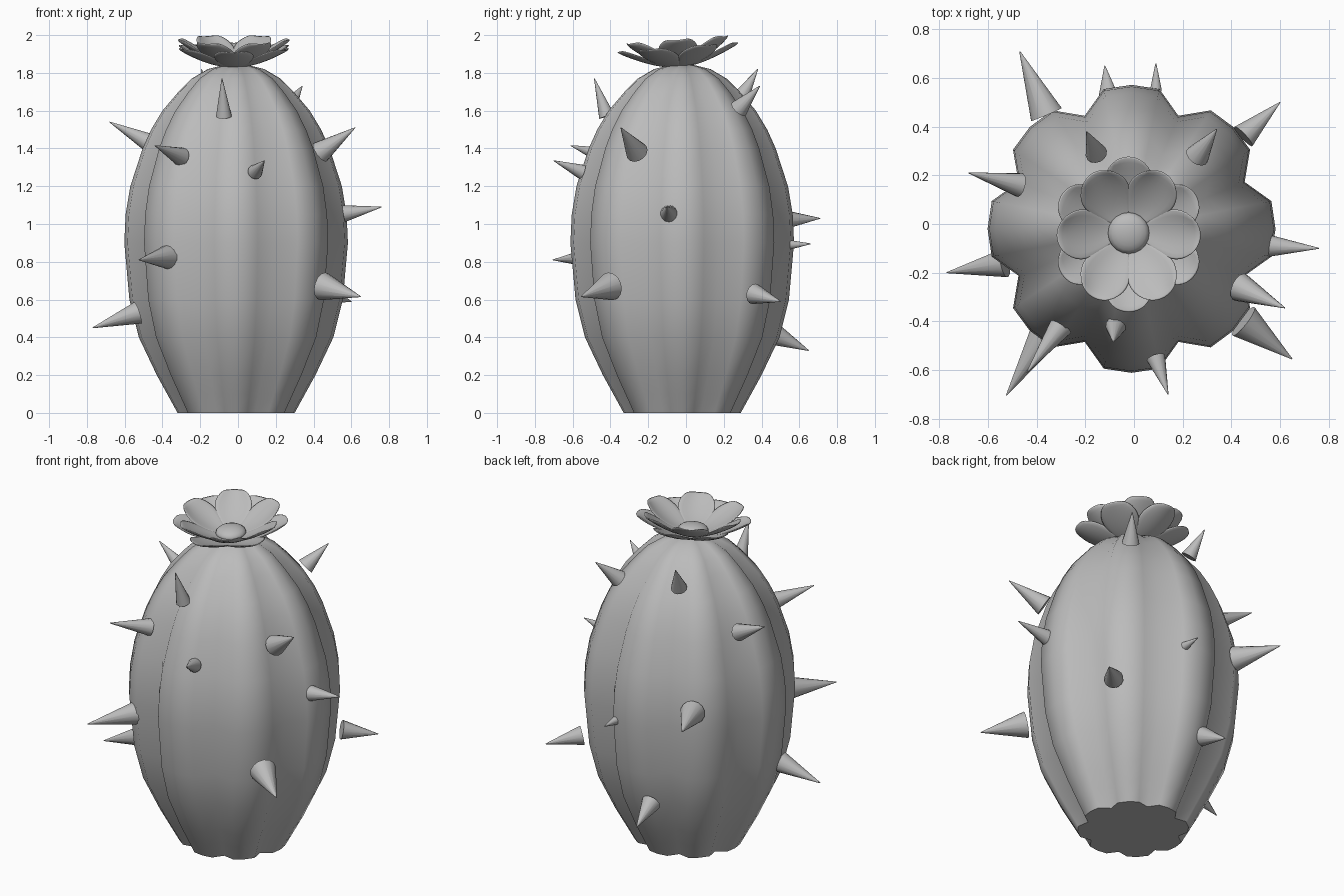
import bpy, bmesh, math
from mathutils import Vector, Matrix

cube = bpy.data.objects.get("Cube")
if cube:
    bpy.data.objects.remove(cube, do_unlink=True)

grey = bpy.data.materials.new("plain_grey")
grey.use_nodes = True
grey.diffuse_color = (0.5, 0.5, 0.5, 1)
grey.node_tree.nodes["Principled BSDF"].inputs["Base Color"].default_value = (0.5, 0.5, 0.5, 1)


def finish(bm, name):
    bmesh.ops.recalc_face_normals(bm, faces=bm.faces)
    for f in bm.faces:
        f.smooth = len(f.verts) <= 4
    mesh = bpy.data.meshes.new(name)
    bm.to_mesh(mesh)
    bm.free()
    mesh.materials.append(grey)
    obj = bpy.data.objects.new(name, mesh)
    bpy.context.collection.objects.link(obj)
    return obj


# Ribbed body: eight lobes lofted along an egg profile
CENTRE = Vector((-0.01, -0.02, 0))
LOBE = (1.0, 0.99, 0.85, 0.99)
PROFILE = [(0, 0.31), (0.1, 0.365), (0.2, 0.42), (0.4, 0.515), (0.6, 0.565), (0.9, 0.592),
           (1.05, 0.585), (1.2, 0.56), (1.4, 0.495), (1.5, 0.45), (1.6, 0.39),
           (1.7, 0.305), (1.77, 0.235), (1.82, 0.15), (1.84, 0.07)]
bm = bmesh.new()
rings = []
for z, r in PROFILE:
    ring = []
    for i in range(32):
        a = math.tau * i / 32
        rr = r * LOBE[i % 4]
        ring.append(bm.verts.new(CENTRE + Vector((rr * math.cos(a), rr * math.sin(a), z))))
    rings.append(ring)
for low, high in zip(rings, rings[1:]):
    for i in range(32):
        j = (i + 1) % 32
        bm.faces.new((low[i], low[j], high[j], high[i]))
bm.faces.new(rings[0])
pole = bm.verts.new(CENTRE + Vector((0, 0, 1.845)))
for i in range(32):
    bm.faces.new((rings[-1][i], rings[-1][(i + 1) % 32], pole))
finish(bm, "cactus_body")

# Spines: base point, tip point, base radius
SPINES = [
    ((-0.36, 0.45, 1.02), (-0.47, 0.71, 1.03), 0.07),
    ((-0.10, 0.48, 0.41), (-0.12, 0.65, 0.33), 0.055),
    ((0.09, 0.55, 0.89), (0.09, 0.66, 0.895), 0.025),
    ((0.45, 0.36, 0.63), (0.60, 0.50, 0.59), 0.055),
    ((0.26, 0.28, 1.61), (0.34, 0.39, 1.73), 0.05),
    ((-0.155, 0.29, 1.67), (-0.195, 0.38, 1.82), 0.045),
    ((-0.47, 0.16, 1.43), (-0.68, 0.21, 1.54), 0.05),
    ((-0.53, -0.16, 0.53), (-0.77, -0.20, 0.45), 0.06),
    ((0.56, -0.09, 1.055), (0.76, -0.10, 1.09), 0.045),
    ((0.435, -0.26, 1.38), (0.62, -0.345, 1.51), 0.06),
    ((0.45, -0.40, 0.67), (0.65, -0.555, 0.615), 0.075),
    ((0.09, -0.55, 1.275), (0.14, -0.70, 1.335), 0.04),
    ((-0.075, -0.42, 1.57), (-0.085, -0.485, 1.77), 0.042),
    ((-0.37, -0.46, 0.825), (-0.525, -0.705, 0.81), 0.065),
    ((-0.30, -0.42, 1.355), (-0.44, -0.61, 1.415), 0.05),
]
for n, (base, tip, radius) in enumerate(SPINES, 1):
    base, tip = Vector(base), Vector(tip)
    axis = tip - base
    bm = bmesh.new()
    turn = axis.to_track_quat("Z", "Y").to_matrix().to_4x4()
    bmesh.ops.create_cone(bm, cap_ends=True, segments=14, radius1=radius, radius2=0.002,
                          depth=axis.length, matrix=Matrix.Translation((base + tip) / 2) @ turn)
    finish(bm, f"spine_{n}")

# Flower: two layers of six cupped petals around a low dome
FLOWER = Matrix.Translation((-0.022, -0.035, 1.835)) @ Matrix.Rotation(math.radians(4.5), 4, "X")
WIDTHS = (0.25, 0.5, 0.75, 0.95, 1.0, 0.9, 0.6)


def petal(name, angle, r0, r1, z0, rise, half_width, cup):
    bm = bmesh.new()
    rows = []
    for k, w in enumerate(WIDTHS):
        u = k / (len(WIDTHS) - 1)
        row = []
        for v in (-1, -0.5, 0, 0.5, 1):
            r = r0 + (r1 - r0) * u - 0.025 * u * v * v
            z = z0 + rise * u ** 1.6 + cup * (v * w) ** 2
            row.append(bm.verts.new((r, v * w * half_width, z)))
        rows.append(row)
    for a, b in zip(rows, rows[1:]):
        for i in range(4):
            bm.faces.new((a[i], b[i], b[i + 1], a[i + 1]))
    obj = finish(bm, name)
    obj.matrix_world = FLOWER @ Matrix.Rotation(math.radians(angle), 4, "Z")
    solid = obj.modifiers.new("thickness", "SOLIDIFY")
    solid.thickness = 0.01
    solid.offset = 0
    smooth = obj.modifiers.new("rounding", "SUBSURF")
    smooth.levels = smooth.render_levels = 1


for i in range(6):
    petal(f"inner_petal_{i + 1}", 60 * i, 0.04, 0.3, 0.015, 0.125, 0.108, 0.02)
    petal(f"outer_petal_{i + 1}", 60 * i + 30, 0.03, 0.325, 0.0, 0.1, 0.11, 0.02)

bm = bmesh.new()
bmesh.ops.create_uvsphere(bm, u_segments=20, v_segments=10, radius=0.085,
                          matrix=FLOWER @ Matrix.Translation((0, 0, 0.03)) @ Matrix.Diagonal((1, 1, 0.45, 1)))
finish(bm, "flower_centre")
